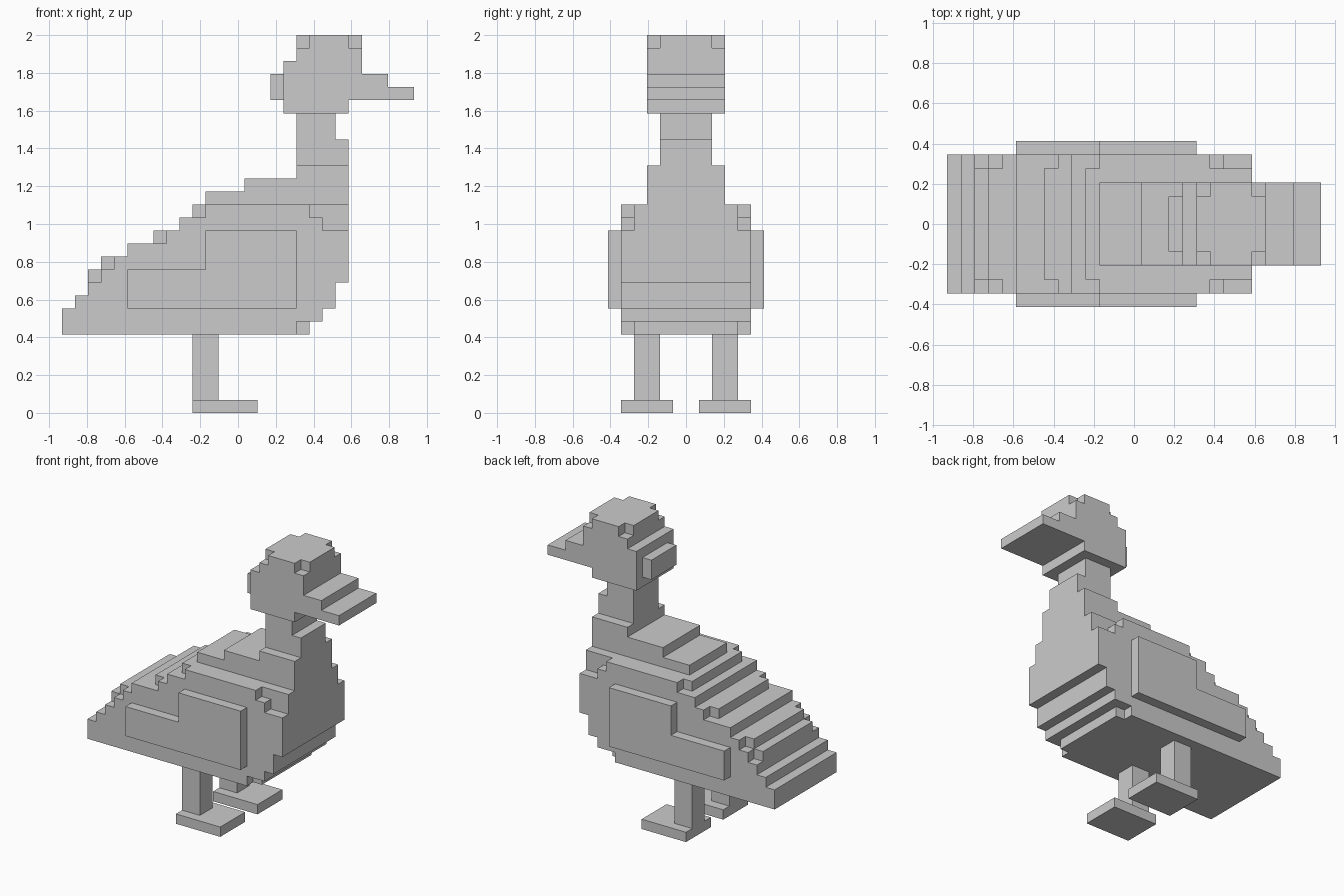
import bpy, bmesh

if "Cube" in bpy.data.objects:
    bpy.data.objects.remove(bpy.data.objects["Cube"])

U = 2 / 29          # one block of the blocky grid
X0 = 13.5           # grid column that lies on x = 0


def prism(name, profile, *spans):
    """Extrude an (x, z) grid profile across each (y0, y1) span."""
    bm = bmesh.new()
    for y0, y1 in spans:
        verts = [bm.verts.new(((x - X0) * U, y0 * U, z * U)) for x, z in profile]
        face = bm.faces.new(verts)
        new = bmesh.ops.extrude_face_region(bm, geom=[face])["geom"]
        bmesh.ops.translate(bm, vec=(0, (y1 - y0) * U, 0),
                            verts=[v for v in new if isinstance(v, bmesh.types.BMVert)])
    bmesh.ops.recalc_face_normals(bm, faces=bm.faces)
    mesh = bpy.data.meshes.new(name)
    bm.to_mesh(mesh)
    bm.free()
    obj = bpy.data.objects.new(name, mesh)
    bpy.context.collection.objects.link(obj)
    return obj


def rect(x0, x1, z0, z1):
    return [(x0, z0), (x1, z0), (x1, z1), (x0, z1)]


def both(y0, y1):
    return (y0, y1), (-y1, -y0)


def notch(obj, profile, y0, y1):
    """Cut a profile out of both flanks of a part."""
    cutter = prism("cutter", profile, *both(y0, y1))
    cutter.hide_render = True
    mod = obj.modifiers.new("notch", 'BOOLEAN')
    mod.operation, mod.solver, mod.object = 'DIFFERENCE', 'EXACT', cutter
    bpy.context.view_layer.objects.active = obj
    bpy.ops.object.modifier_apply(modifier=mod.name)
    bpy.data.objects.remove(cutter)


# Body: stepped back and belly
outline = [(0, 6), (19, 6), (19, 7), (20, 7), (20, 8), (21, 8), (21, 10), (22, 10), (22, 16)]
steps = [(10, 16), (9, 15), (7, 14), (5, 13), (3, 12), (2, 11), (1, 9), (0, 8)]
for (x, z), (_, z_next) in zip(steps, steps[1:] + [(0, 8)]):
    outline.append((x, z))
    if x > 0:
        outline.append((x, z_next))
body = prism("body", outline, (-5, 5))

# Corner notches on the tail, back, shoulders and belly
for cut in ([(1.5, 10), (3, 10), (3, 11), (4, 11), (4, 12.5), (1.5, 12.5)],
            rect(6.5, 8, 13, 14.5),
            rect(9.5, 11, 15, 16.5),
            [(19, 15), (20, 15), (20, 14), (23, 14), (23, 17), (19, 17)],
            rect(18, 19.5, 5.5, 7)):
    notch(body, cut, 4, 5.5)

# Shoulders and neck
prism("shoulders", [(11, 16), (22, 16), (22, 19), (18, 19), (18, 18),
                    (14, 18), (14, 17), (11, 17)], (-3, 3))
prism("neck", [(18, 19), (22, 19), (22, 21), (21, 21), (21, 23), (18, 23)], (-2, 2))

# Head with clipped top corners
head = prism("head", [(17, 23), (22, 23), (22, 24), (23, 24), (23, 29),
                      (18, 29), (18, 27), (17, 27)], (-3, 3))
notch(head, rect(17.5, 19, 28, 29.5), 2, 3.5)
notch(head, rect(22, 23.5, 28, 29.5), 2, 3.5)
prism("head_back", rect(16, 17, 24, 26), (-2, 2))
prism("beak", [(23, 24), (27, 24), (27, 25), (25, 25), (25, 26), (23, 26)], (-3, 3))

# Wings, legs and feet in mirrored pairs
for side, i in (("left", 0), ("right", 1)):
    prism(side + "_wing", [(5, 8), (18, 8), (18, 14), (11, 14), (11, 11), (5, 11)], both(5, 6)[i])
    prism(side + "_leg", rect(10, 12, 1, 6), both(2, 4)[i])
    prism(side + "_foot", rect(10, 15, 0, 1), both(1, 5)[i])
